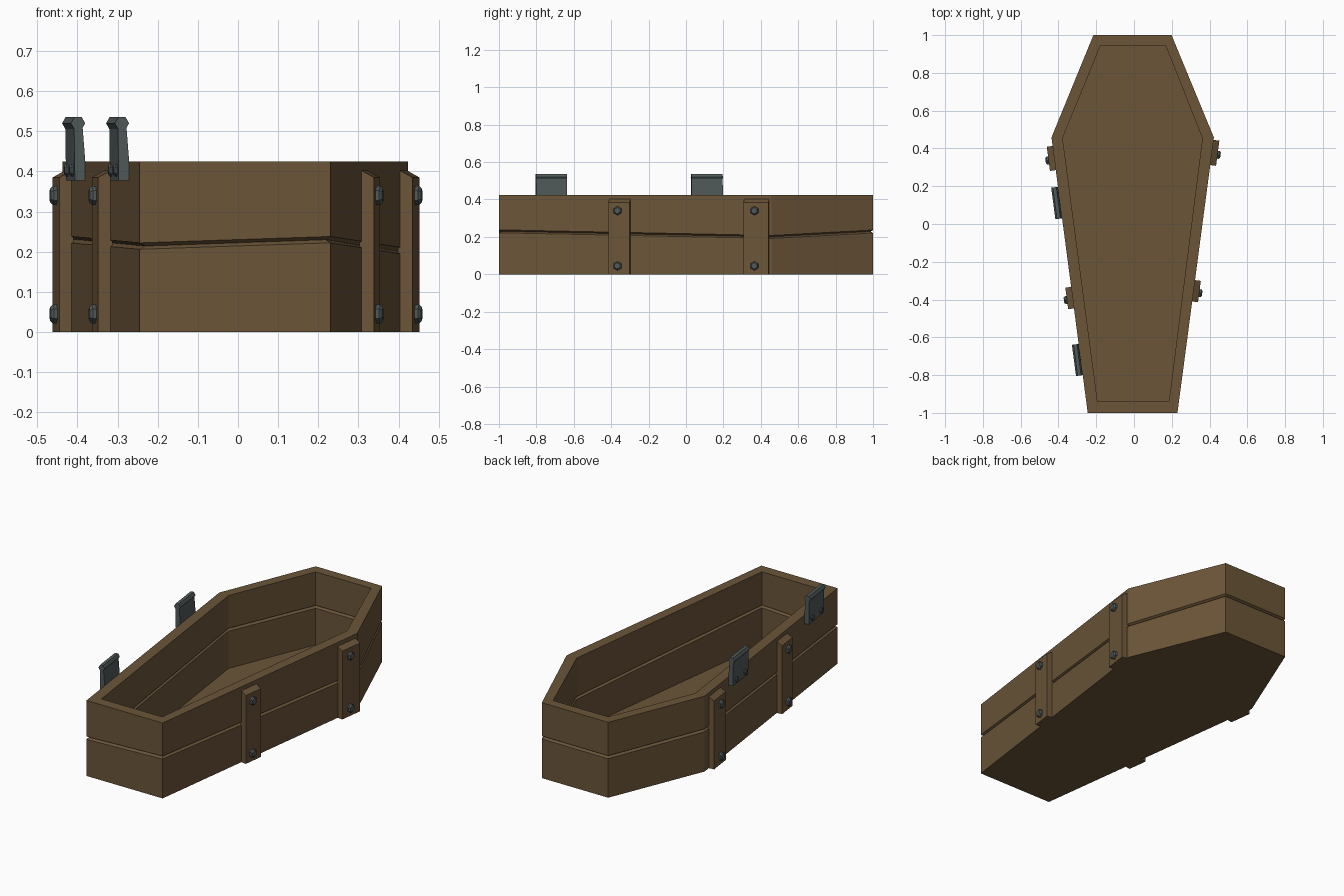
import bpy, bmesh, math
from mathutils import Vector, Matrix

if "Cube" in bpy.data.objects:
    bpy.data.objects.remove(bpy.data.objects["Cube"])


def material(name, rgb):
    m = bpy.data.materials.new(name)
    m.diffuse_color = (*rgb, 1)
    m.use_nodes = True
    m.node_tree.nodes["Principled BSDF"].inputs["Base Color"].default_value = m.diffuse_color
    return m


WOOD = material("brown wood", (0.147, 0.090, 0.040))
STEEL = material("dark steel", (0.080, 0.100, 0.100))


def finish(bm, name, mat):
    bmesh.ops.recalc_face_normals(bm, faces=bm.faces)
    me = bpy.data.meshes.new(name)
    bm.to_mesh(me)
    bm.free()
    me.materials.append(mat)
    ob = bpy.data.objects.new(name, me)
    bpy.context.collection.objects.link(ob)
    return ob


def loft(bm, loops, closed=False):
    """Skin a list of point loops; cap the ends unless closed."""
    rings = [[bm.verts.new(p) for p in loop] for loop in loops]
    n = len(rings[0])
    for a, b in zip(rings, rings[1:]):
        for i in range(n):
            j = (i + 1) % n
            bm.faces.new((a[i], a[j], b[j], b[i]))
    bm.faces.new(rings[0])
    bm.faces.new(rings[-1])


# Coffin outline: outer and inner corners, height of the plank seam at each
OUTER = [(-.215, 1), (.199, 1), (.423, .458), (.23, -1), (-.245, -1), (-.437, .458)]
INNER = [(-.177, .945), (.167, .945), (.362, .455), (.185, -.94), (-.193, -.94), (-.378, .455)]
SEAM = [.236, .237, .208, .238, .222, .240]
HEIGHT, FLOOR = .425, .014


def ring(t, z):
    """Loop between the outer (t=0) and inner (t=1) outline; z is a number or list."""
    zs = z if isinstance(z, list) else [z] * 6
    return [Vector(o).lerp(Vector(i), t).to_3d() + Vector((0, 0, h))
            for o, i, h in zip(OUTER, INNER, zs)]


def seam(offset):
    return [s + offset for s in SEAM]


# Box body: wall section swept round, with a V groove inside and outside
bm = bmesh.new()
loft(bm, [ring(0, 0), ring(0, seam(-.016)), ring(.25, seam(-.008)), ring(0, seam(0)),
          ring(0, HEIGHT), ring(1, HEIGHT),
          ring(1, seam(0)), ring(.75, seam(-.008)), ring(1, seam(-.016)), ring(1, FLOOR)])
finish(bm, "coffin_box", WOOD)


def wall_frame(side, y):
    """Point, tangent (+y) and outward normal on the long wall."""
    a, b = (Vector((*OUTER[3], 0)), Vector((*OUTER[2], 0))) if side > 0 else \
           (Vector((*OUTER[4], 0)), Vector((*OUTER[5], 0)))
    p = a.lerp(b, (y - a.y) / (b.y - a.y))
    t = (b - a).normalized()
    return p, t, Vector((t.y, -t.x, 0)) * side


def extrude_on_wall(bm, side, y0, y1, profile):
    """Sweep a (distance from wall, z) profile along the wall."""
    loops = []
    for y in (y0, y1):
        p, t, n = wall_frame(side, y)
        loops.append([p + n * d + Vector((0, 0, z)) for d, z in profile])
    loft(bm, loops)


def bolt(bm, side, y, z, base, r, h):
    """Chamfered hexagonal head."""
    p, t, n = wall_frame(side, y)
    loops = []
    for d, rr in ((base, r), (base + h * .6, r), (base + h, r * .7)):
        c = p + n * d + Vector((0, 0, z))
        loops.append([c + t * rr * math.sin(k * math.pi / 3)
                      + Vector((0, 0, rr * math.cos(k * math.pi / 3))) for k in range(6)])
    loft(bm, loops)


# Wooden straps with sloped tops, two bolts each
STRAPS = [("right_front", 1, -.41, -.297), ("right_back", 1, .312, .445),
          ("left_front", -1, -.447, -.333), ("left_back", -1, .285, .413)]
for name, side, y0, y1 in STRAPS:
    bm = bmesh.new()
    extrude_on_wall(bm, side, y0, y1, [(-.005, 0), (.031, 0), (.031, .385), (-.005, .405)])
    finish(bm, "strap_" + name, WOOD)
    bm = bmesh.new()
    for z in (.045, .34):
        bolt(bm, side, (y0 + y1) / 2 - .008, z, .03, .024, .017)
    finish(bm, "bolts_" + name, STEEL)

# Hinge leaves on the left wall: plate, hexagonal knuckle and rivets
for name, y0, y1 in (("front", -.80, -.635), ("back", .03, .197)):
    bm = bmesh.new()
    extrude_on_wall(bm, -1, y0, y1, [(-.004, .377), (.026, .377), (.028, .515), (.007, .515)])
    knuckle = [(.018 + .018 * math.cos(k * math.pi / 3), .52 + .018 * math.sin(k * math.pi / 3))
               for k in range(6)]
    extrude_on_wall(bm, -1, y0, y1, knuckle)
    for y in (y0 + .035, y1 - .035):
        bolt(bm, -1, y, .403, .024, .016, .011)
    finish(bm, "hinge_" + name, STEEL)
